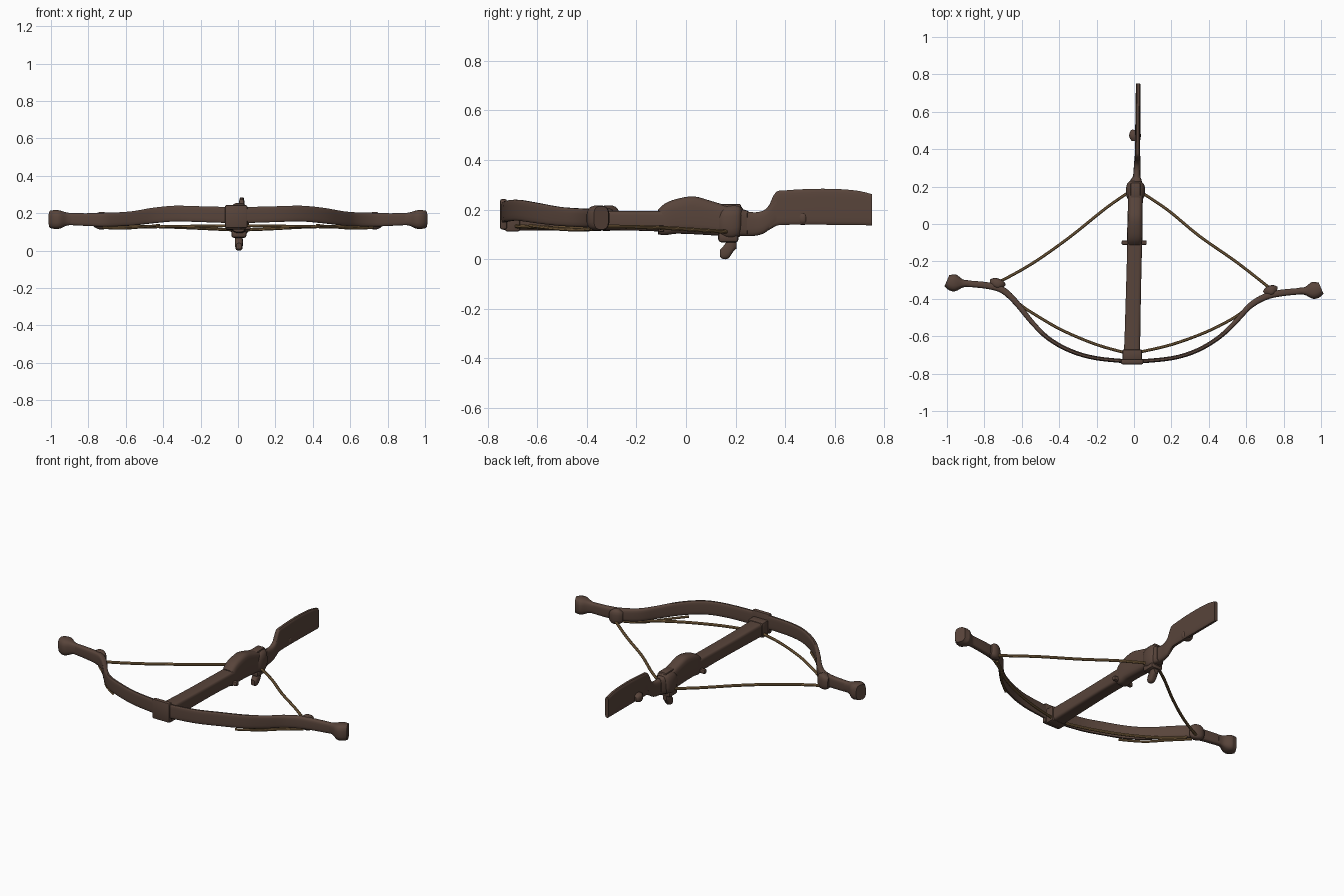
import bpy, bmesh, math
from mathutils import Vector


def material(name, rgb):
    m = bpy.data.materials.new(name)
    m.diffuse_color = (*rgb, 1)
    return m


WOOD = material("dark_brown_wood", (0.098, 0.058, 0.043))
CORD = material("tan_cord", (0.25, 0.15, 0.062))


def finish(name, bm, mat):
    bmesh.ops.recalc_face_normals(bm, faces=bm.faces[:])
    me = bpy.data.meshes.new(name)
    bm.to_mesh(me)
    bm.free()
    me.materials.append(mat)
    ob = bpy.data.objects.new(name, me)
    bpy.context.collection.objects.link(ob)
    bpy.ops.object.select_all(action='DESELECT')
    ob.select_set(True)
    bpy.context.view_layer.objects.active = ob
    bpy.ops.object.shade_smooth_by_angle(angle=math.radians(40))
    return ob


def spline(rows, steps):
    """Catmull-Rom through rows of numbers."""
    rows = [Vector(r) for r in rows]
    out = []
    for i in range(len(rows) - 1):
        a, b, c, d = rows[max(i - 1, 0)], rows[i], rows[i + 1], rows[min(i + 2, len(rows) - 1)]
        for s in range(steps):
            t = s / steps
            out.append(0.5 * (2 * b + (c - a) * t + (2 * a - 5 * b + 4 * c - d) * t ** 2
                              + (3 * b - a - 3 * c + d) * t ** 3))
    return out + [rows[-1]]


def loft(name, rows, mat=WOOD, sides=16, power=4, steps=4):
    """Rows are x, y, bottom z, top z, thickness; sections follow the path in plan."""
    pts = spline(rows, steps) if steps > 1 else [Vector(r) for r in rows]
    bm = bmesh.new()
    rings = []
    for i, p in enumerate(pts):
        a, b = pts[max(i - 1, 0)], pts[min(i + 1, len(pts) - 1)]
        t = Vector((b[0] - a[0], b[1] - a[1])).normalized()
        n = Vector((-t.y, t.x))
        ring = []
        for k in range(sides):
            ang = 2 * math.pi * (k + 0.5) / sides
            c, s = math.cos(ang), math.sin(ang)
            u = math.copysign(abs(c) ** (2 / power), c) * p[4] / 2
            v = math.copysign(abs(s) ** (2 / power), s) * (p[3] - p[2]) / 2
            ring.append(bm.verts.new((p[0] + n.x * u, p[1] + n.y * u, (p[2] + p[3]) / 2 + v)))
        rings.append(ring)
    for r, q in zip(rings, rings[1:]):
        for k in range(sides):
            j = (k + 1) % sides
            bm.faces.new((r[k], r[j], q[j], q[k]))
    bm.faces.new(rings[0])
    bm.faces.new(rings[-1])
    return finish(name, bm, mat)


def block(name, x, y, z, mat=WOOD, bevel=0.008):
    """Bevelled box from min/max pairs."""
    bm = bmesh.new()
    bmesh.ops.create_cube(bm, size=1)
    for v in bm.verts:
        for i, (lo, hi) in enumerate((x, y, z)):
            v.co[i] = (lo + hi) / 2 + v.co[i] * (hi - lo)
    bmesh.ops.bevel(bm, geom=bm.edges[:], offset=bevel, segments=2, affect='EDGES', profile=0.5)
    return finish(name, bm, mat)


# bow limbs, left and right
loft("left_limb", [
    (0.00, -0.737, 0.145, 0.232, 0.022), (-0.20, -0.718, 0.152, 0.237, 0.022),
    (-0.34, -0.678, 0.155, 0.240, 0.023), (-0.46, -0.610, 0.145, 0.228, 0.024),
    (-0.55, -0.520, 0.135, 0.212, 0.026), (-0.63, -0.420, 0.130, 0.205, 0.032),
    (-0.70, -0.355, 0.128, 0.203, 0.036), (-0.78, -0.330, 0.130, 0.200, 0.036),
    (-0.90, -0.318, 0.136, 0.200, 0.034)])
loft("right_limb", [
    (0.00, -0.737, 0.145, 0.232, 0.022), (0.20, -0.718, 0.152, 0.237, 0.022),
    (0.34, -0.675, 0.155, 0.240, 0.023), (0.46, -0.602, 0.145, 0.228, 0.024),
    (0.55, -0.515, 0.135, 0.212, 0.026), (0.62, -0.438, 0.130, 0.205, 0.032),
    (0.70, -0.390, 0.128, 0.203, 0.036), (0.78, -0.370, 0.130, 0.200, 0.036),
    (0.90, -0.358, 0.136, 0.200, 0.034)])

# flared limb tips
for side, y0, name in ((-1, -0.318, "left_tip"), (1, -0.358, "right_tip")):
    loft(name, [
        (side * 0.88, y0, 0.136, 0.200, 0.034), (side * 0.915, y0, 0.133, 0.204, 0.044),
        (side * 0.95, y0 + 0.002, 0.118, 0.214, 0.088), (side * 0.975, y0 + 0.006, 0.115, 0.217, 0.090),
        (side * 1.0, y0 + 0.016, 0.120, 0.214, 0.066)], power=3)

# fore stock, lock body and neck
loft("fore_stock", [
    (-0.014, -0.735, 0.118, 0.200, 0.095), (-0.010, -0.66, 0.115, 0.200, 0.086),
    (-0.005, -0.45, 0.116, 0.196, 0.082), (0.000, -0.25, 0.116, 0.195, 0.080),
    (0.005, -0.06, 0.110, 0.195, 0.080)], power=6)
loft("lock_body", [
    (0.004, -0.112, 0.100, 0.200, 0.070), (0.004, -0.085, 0.096, 0.225, 0.082),
    (0.005, -0.04, 0.102, 0.243, 0.084), (0.006, 0.03, 0.100, 0.254, 0.082),
    (0.007, 0.10, 0.096, 0.236, 0.080), (0.008, 0.17, 0.092, 0.215, 0.080),
    (0.010, 0.215, 0.092, 0.205, 0.072), (0.015, 0.25, 0.093, 0.195, 0.045)], power=4)
loft("neck", [
    (0.012, 0.20, 0.092, 0.200, 0.050), (0.015, 0.27, 0.093, 0.190, 0.038),
    (0.017, 0.31, 0.102, 0.196, 0.036), (0.018, 0.335, 0.118, 0.218, 0.034),
    (0.019, 0.365, 0.134, 0.265, 0.030)], power=3)

# flat shoulder butt
loft("butt", [
    (0.018, 0.335, 0.118, 0.215, 0.030), (0.019, 0.362, 0.134, 0.270, 0.028),
    (0.019, 0.40, 0.138, 0.278, 0.028), (0.020, 0.50, 0.139, 0.284, 0.028),
    (0.021, 0.60, 0.138, 0.284, 0.026), (0.022, 0.69, 0.137, 0.277, 0.026),
    (0.023, 0.75, 0.136, 0.263, 0.024)], power=5)
loft("butt_stud", [
    (0.007, 0.445, 0.148, 0.185, 0.040), (0.006, 0.465, 0.138, 0.192, 0.062),
    (0.006, 0.485, 0.140, 0.190, 0.060), (0.010, 0.500, 0.150, 0.180, 0.040)], power=3)

# front clamp holding the bow
block("front_clamp", (-0.070, 0.050), (-0.75, -0.722), (0.120, 0.243))
block("clamp_collar", (-0.062, 0.042), (-0.73, -0.67), (0.112, 0.205))

# cross pin and string nut
block("cross_pin", (-0.066, 0.068), (-0.112, -0.088), (0.110, 0.136), bevel=0.006)
loft("string_nut", [
    (0.007, 0.125, 0.100, 0.190, 0.070), (0.007, 0.15, 0.085, 0.212, 0.098),
    (0.008, 0.185, 0.078, 0.220, 0.104), (0.009, 0.215, 0.090, 0.218, 0.090),
    (0.010, 0.228, 0.120, 0.205, 0.060)], power=3)
block("rear_catch", (-0.018, 0.034), (0.13, 0.222), (0.20, 0.223))

# trigger
block("trigger_mount", (-0.035, 0.045), (0.13, 0.212), (0.068, 0.11), bevel=0.012)
loft("trigger", [
    (0.005, 0.138, 0.008, 0.040, 0.026), (0.005, 0.150, 0.000, 0.052, 0.038),
    (0.005, 0.172, 0.003, 0.080, 0.042), (0.005, 0.190, 0.030, 0.082, 0.040),
    (0.005, 0.203, 0.042, 0.078, 0.026)], power=3, steps=2)

# cord ties on the limbs
loft("left_tie", [(-0.768, -0.318, 0.125, 0.190, 0.040), (-0.745, -0.316, 0.114, 0.205, 0.056),
                  (-0.715, -0.326, 0.114, 0.205, 0.056), (-0.700, -0.340, 0.125, 0.190, 0.040)], power=3)
loft("right_tie", [(0.765, -0.356, 0.125, 0.190, 0.040), (0.745, -0.354, 0.114, 0.205, 0.056),
                   (0.720, -0.362, 0.114, 0.205, 0.056), (0.702, -0.376, 0.125, 0.190, 0.040)], power=3)


# drawn string and inner bracing cords
def cord(name, points, size):
    loft(name, [(x, y, z - size / 2, z + size / 2, size) for x, y, z in points],
         CORD, sides=8, power=2)


cord("left_string", [(-0.73, -0.315, 0.132), (-0.55, -0.215, 0.130), (-0.35, -0.075, 0.125),
                     (-0.15, 0.085, 0.116), (-0.02, 0.175, 0.110)], 0.017)
cord("right_string", [(0.735, -0.350, 0.132), (0.55, -0.205, 0.130), (0.35, -0.065, 0.125),
                      (0.18, 0.075, 0.116), (0.03, 0.175, 0.110)], 0.017)
cord("left_inner_cord", [(-0.69, -0.355, 0.128), (-0.61, -0.430, 0.126), (-0.52, -0.490, 0.126),
                         (-0.38, -0.570, 0.128), (-0.20, -0.645, 0.131), (-0.04, -0.690, 0.133)], 0.017)
cord("right_inner_cord", [(0.69, -0.385, 0.128), (0.60, -0.455, 0.126), (0.52, -0.510, 0.126),
                          (0.38, -0.580, 0.128), (0.20, -0.645, 0.131), (0.03, -0.685, 0.133)], 0.017)
# lower cords running under the bow
cord("left_lower_cord", [(-0.72, -0.345, 0.122), (-0.62, -0.435, 0.118), (-0.53, -0.545, 0.124),
                         (-0.42, -0.635, 0.136)], 0.014)
cord("right_lower_cord", [(0.72, -0.380, 0.122), (0.62, -0.440, 0.118), (0.53, -0.535, 0.124),
                          (0.42, -0.630, 0.136)], 0.014)
